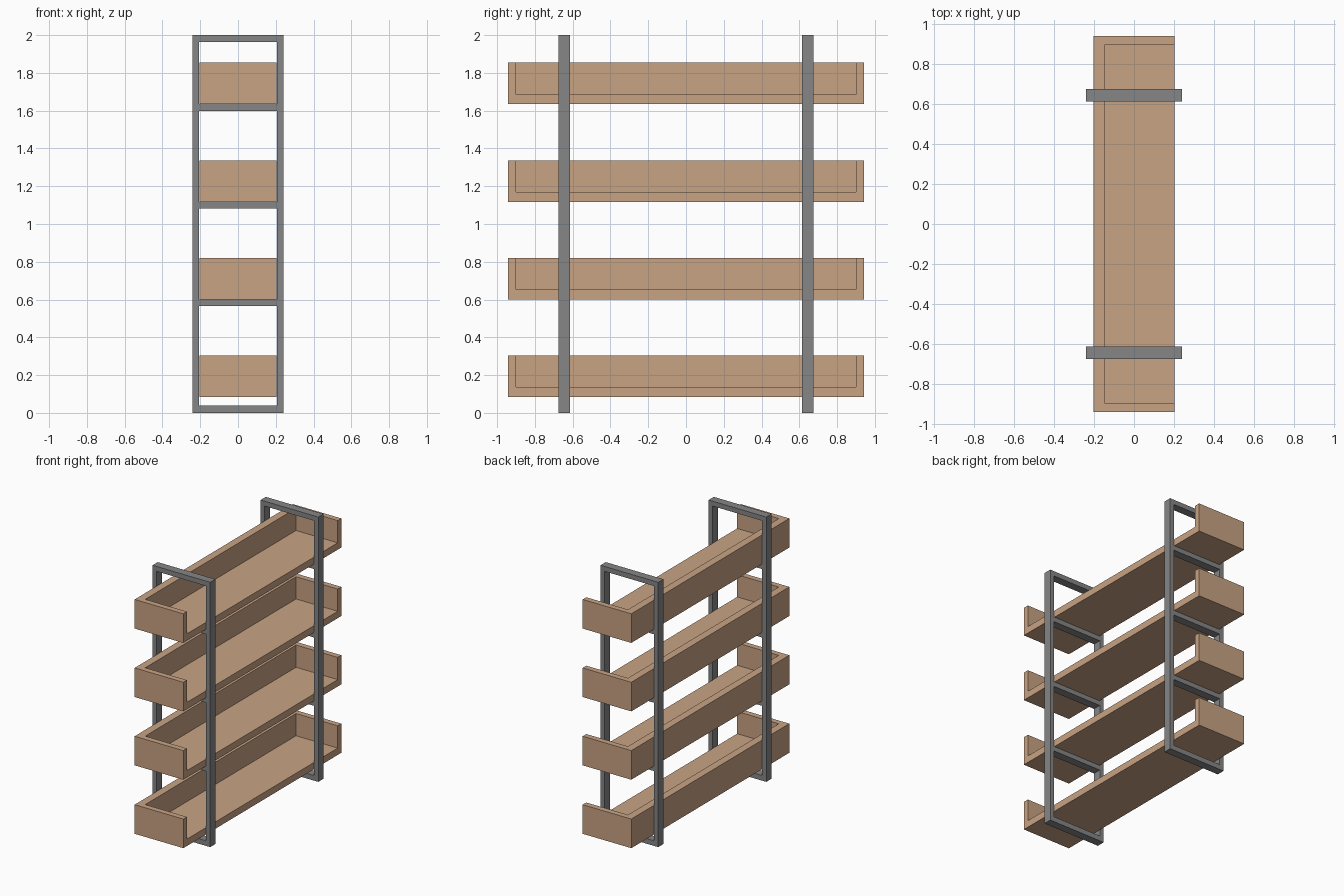
import bpy, math

if "Cube" in bpy.data.objects:
    bpy.data.objects.remove(bpy.data.objects["Cube"])


def material(name, rgb):
    m = bpy.data.materials.new(name)
    m.diffuse_color = (*rgb, 1)
    m.use_nodes = True
    m.node_tree.nodes["Principled BSDF"].inputs["Base Color"].default_value = m.diffuse_color
    return m


wood = material("light wood", (0.578, 0.366, 0.231))
metal = material("grey metal", (0.238, 0.238, 0.238))

HALF_W, INNER_W = 0.241, 0.207          # frame outer / inner half width
TRAY_W, TRAY_L, TRAY_H = 0.203, 0.943, 0.22
TRAY_Z = [0.084, 0.601, 1.117, 1.634]   # underside of each tray


def box(name, lo, hi):
    bpy.ops.mesh.primitive_cube_add(size=1)
    o = bpy.context.object
    o.name = name
    for v in o.data.vertices:
        v.co = [(a + b) / 2 + c * (b - a) for a, b, c in zip(lo, hi, v.co)]
    return o


# Ladder frame: outer rectangle with four openings, extruded in depth
def rectangle(curve, half, z0, z1):
    s = curve.splines.new('POLY')
    s.points.add(3)
    for p, (x, z) in zip(s.points, [(-half, z0), (half, z0), (half, z1), (-half, z1)]):
        p.co = (x, z, 0, 1)
    s.use_cyclic_u = True


curve = bpy.data.curves.new("frame_profile", 'CURVE')
curve.dimensions = '2D'
curve.fill_mode = 'BOTH'
curve.extrude = 0.031
rectangle(curve, HALF_W, 0, 2)
bottoms = [0.039] + TRAY_Z[1:]
tops = [z - 0.036 for z in TRAY_Z[1:]] + [1.963]
for z0, z1 in zip(bottoms, tops):
    rectangle(curve, INNER_W, z0, z1)
frame = bpy.data.objects.new("front_frame", curve)
bpy.context.collection.objects.link(frame)
frame.rotation_euler.x = math.pi / 2
frame.location.y = -0.645
bpy.ops.object.select_all(action='DESELECT')
frame.select_set(True)
bpy.context.view_layer.objects.active = frame
bpy.ops.object.convert(target='MESH')
frame = bpy.context.object
frame.data.materials.clear()
frame.data.materials.append(metal)
for p in frame.data.polygons:
    p.material_index = 0
    p.use_smooth = False
back = frame.copy()
back.name = "back_frame"
back.location.y = 0.645
bpy.context.collection.objects.link(back)

# Tray: box hollowed from above and through the +x side
tray = box("tray_1", (-TRAY_W, -TRAY_L, 0), (TRAY_W, TRAY_L, TRAY_H))
cutter = box("tray_cutter", (-0.145, -0.9, 0.052), (0.5, 0.9, 0.5))
cutter.hide_render = True
mod = tray.modifiers.new("hollow", 'BOOLEAN')
mod.operation = 'DIFFERENCE'
mod.solver = 'EXACT'
mod.object = cutter
bpy.context.view_layer.objects.active = tray
bpy.ops.object.modifier_apply(modifier=mod.name)
bpy.data.objects.remove(cutter)
tray.data.materials.clear()
tray.data.materials.append(wood)
tray.location.z = TRAY_Z[0]
for i, z in enumerate(TRAY_Z[1:], 2):
    t = tray.copy()
    t.name = f"tray_{i}"
    t.location.z = z
    bpy.context.collection.objects.link(t)
